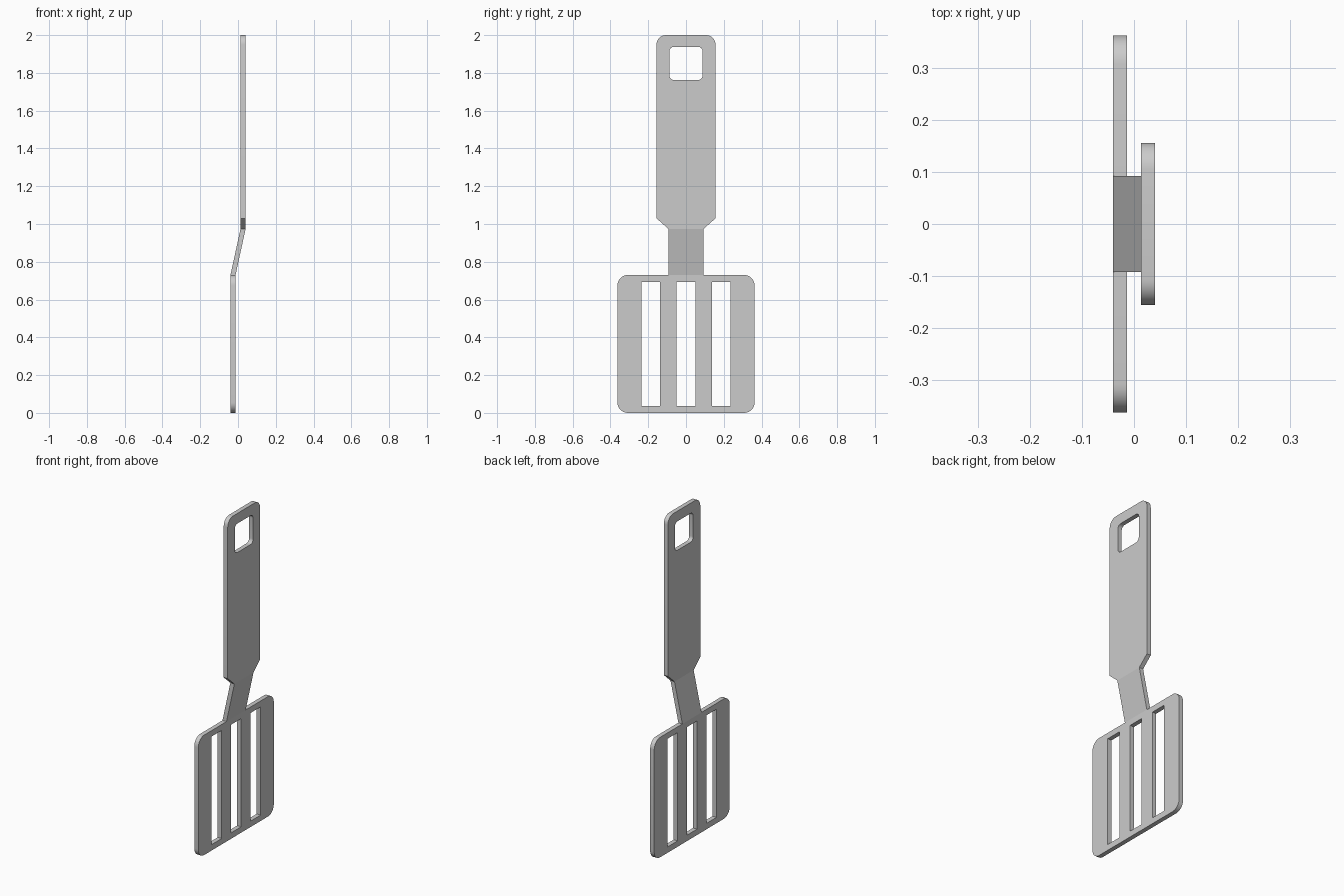
import bpy, bmesh, math
from mathutils import Matrix

cube = bpy.data.objects.get("Cube")
if cube:
    bpy.data.objects.remove(cube, do_unlink=True)

THICK = 0.027      # sheet thickness
OFFSET = 0.0265    # blade and handle sit either side of the centre plane
NECK = 0.092       # half width of the neck

grey = bpy.data.materials.new("grey_metal")
grey.use_nodes = True
colour = (0.6, 0.6, 0.6, 1)
grey.diffuse_color = colour
grey.node_tree.nodes["Principled BSDF"].inputs["Base Color"].default_value = colour


def rounded(y0, y1, z0, z1, r_low, r_top, steps=8):
    """Outline of a rectangle with rounded lower and upper corners."""
    pts = []
    corners = [(y1, z0, -1, 1, r_low, 270), (y1, z1, -1, -1, r_top, 0),
               (y0, z1, 1, -1, r_top, 90), (y0, z0, 1, 1, r_low, 180)]
    for y, z, sy, sz, r, start in corners:
        if r == 0:
            pts.append((y, z))
            continue
        for i in range(steps + 1):
            a = math.radians(start + 90 * i / steps)
            pts.append((y + sy * r + r * math.cos(a), z + sz * r + r * math.sin(a)))
    return pts


def finish(name, mesh):
    mesh.materials.clear()
    mesh.materials.append(grey)
    obj = bpy.data.objects.new(name, mesh)
    bpy.context.collection.objects.link(obj)
    bpy.ops.object.select_all(action='DESELECT')
    obj.select_set(True)
    bpy.context.view_layer.objects.active = obj
    bpy.ops.object.shade_smooth_by_angle(angle=math.radians(30))
    return obj


def plate(name, x, loops):
    """Flat sheet facing x; the first loop is the outline, the rest are holes."""
    curve = bpy.data.curves.new(name + "_outline", 'CURVE')
    curve.dimensions = '2D'
    curve.fill_mode = 'BOTH'
    curve.extrude = THICK / 2
    for loop in loops:
        spline = curve.splines.new('POLY')
        spline.points.add(len(loop) - 1)
        for p, (y, z) in zip(spline.points, loop):
            p.co = (y, z, 0, 1)
        spline.use_cyclic_u = True
    helper = bpy.data.objects.new(name + "_outline", curve)
    bpy.context.collection.objects.link(helper)
    deps = bpy.context.evaluated_depsgraph_get()
    mesh = bpy.data.meshes.new_from_object(helper.evaluated_get(deps))
    bpy.data.objects.remove(helper, do_unlink=True)
    # Stand the sheet up: local x, y, z become y, z, x
    mesh.transform(Matrix(((0, 0, 1, x), (1, 0, 0, 0), (0, 1, 0, 0), (0, 0, 0, 1))))
    bm = bmesh.new()
    bm.from_mesh(mesh)
    bmesh.ops.remove_doubles(bm, verts=bm.verts, dist=1e-5)
    bmesh.ops.recalc_face_normals(bm, faces=bm.faces)
    bm.to_mesh(mesh)
    bm.free()
    return finish(name, mesh)


# Slotted blade
slots = [rounded(c - 0.049, c + 0.049, 0.036, 0.694, 0, 0) for c in (-0.187, 0, 0.187)]
plate("blade", -OFFSET, [rounded(-0.363, 0.363, 0, 0.73, 0.055, 0.055)] + slots)

# Handle with tapered foot and hanging hole
grip = rounded(-0.156, 0.156, 1.03, 2, 0, 0.05)
foot = [(-NECK, 0.973), (NECK, 0.973)]
plate("handle", OFFSET, [foot + grip, rounded(-0.088, 0.088, 1.762, 1.938, 0.025, 0.025)])

# Slanted neck joining the two sheets
bm = bmesh.new()
bmesh.ops.create_cube(bm, size=1)
for v in bm.verts:
    side = 1 if v.co.z > 0 else -1
    v.co = (v.co.x * THICK + side * OFFSET, v.co.y * 2 * NECK, 0.973 if side > 0 else 0.73)
neck = bpy.data.meshes.new("neck")
bm.to_mesh(neck)
bm.free()
finish("neck", neck)
